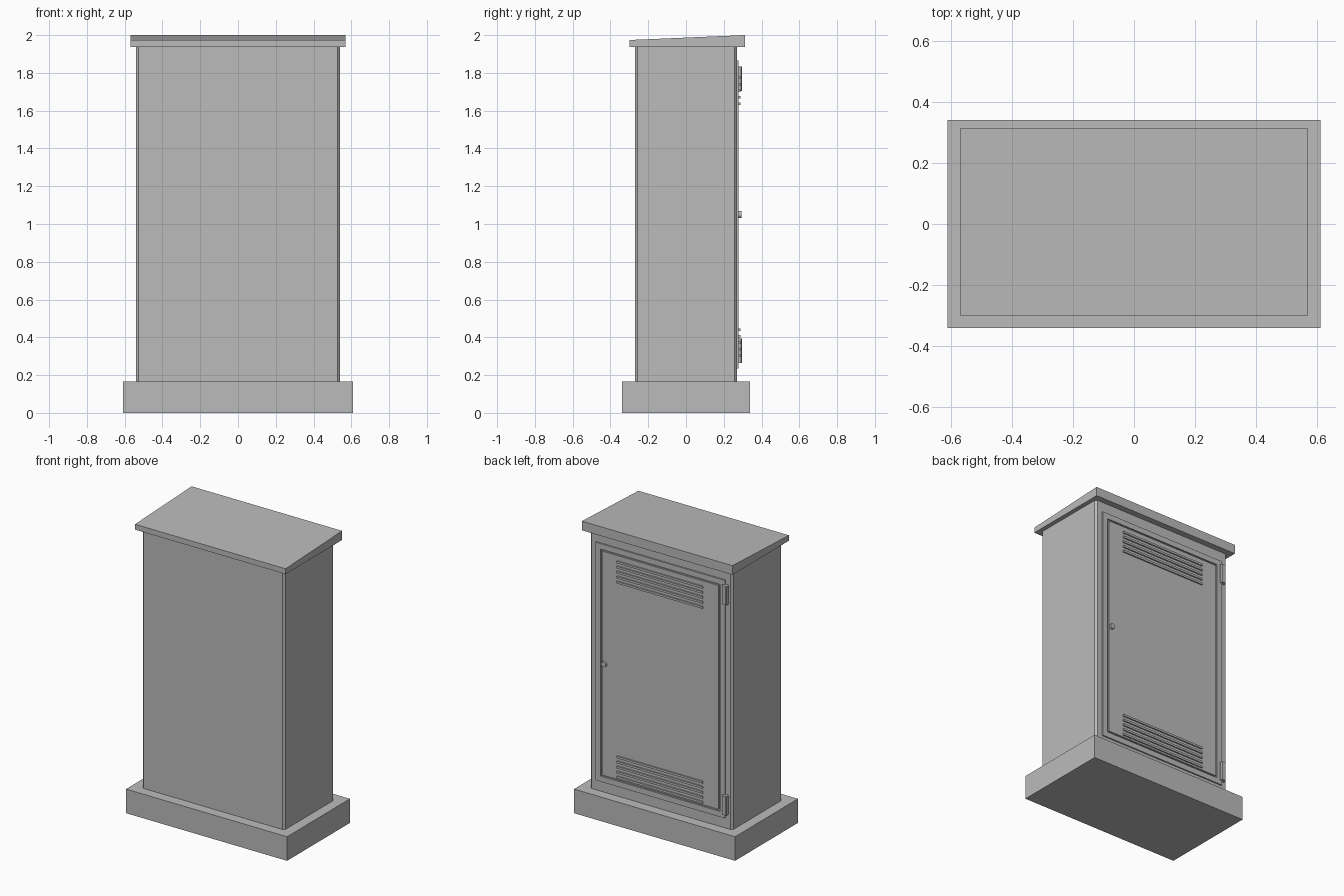
import bpy
import bmesh
from math import radians
from mathutils import Matrix

if "Cube" in bpy.data.objects:
    bpy.data.objects.remove(bpy.data.objects["Cube"])

grey = bpy.data.materials.new("painted_grey")
grey.use_nodes = True
COLOUR = (0.5, 0.5, 0.5, 1)
grey.diffuse_color = COLOUR
grey.node_tree.nodes["Principled BSDF"].inputs["Base Color"].default_value = COLOUR


def finish(name, bm):
    bmesh.ops.recalc_face_normals(bm, faces=bm.faces[:])
    mesh = bpy.data.meshes.new(name)
    bm.to_mesh(mesh)
    bm.free()
    mesh.materials.append(grey)
    obj = bpy.data.objects.new(name, mesh)
    bpy.context.collection.objects.link(obj)
    return obj


def add_box(bm, x, y, z):
    """Box between (min, max) pairs on each axis."""
    verts = bmesh.ops.create_cube(bm, size=1)["verts"]
    for v in verts:
        v.co = [lo + (c + 0.5) * (hi - lo) for c, (lo, hi) in zip(v.co, (x, y, z))]
    return verts


def bevel_upright(bm, width):
    edges = [e for e in bm.edges if abs(e.verts[0].co.z - e.verts[1].co.z) > 0.05]
    bmesh.ops.bevel(bm, geom=edges, offset=width, segments=1, affect='EDGES')


def add_frame(bm, outer, inner, mid_z, y):
    """Rectangular ring of (half width, half height) sizes, extruded along y."""
    rings = []
    for depth in y:
        for hw, hh in (outer, inner):
            rings.append([bm.verts.new((sx * hw, depth, mid_z + sz * hh))
                          for sx, sz in ((-1, -1), (1, -1), (1, 1), (-1, 1))])
    out_b, in_b, out_f, in_f = rings
    for a, b in ((out_b, in_b), (out_f, in_f), (out_b, out_f), (in_b, in_f)):
        for i in range(4):
            j = (i + 1) % 4
            bm.faces.new((a[i], a[j], b[j], b[i]))


# Plinth
bm = bmesh.new()
add_box(bm, (-0.61, 0.61), (-0.34, 0.34), (0, 0.165))
finish("plinth", bm)

# Cabinet body with chamfered corners
bm = bmesh.new()
add_box(bm, (-0.54, 0.54), (-0.27, 0.27), (0.165, 1.937))
bevel_upright(bm, 0.013)
finish("cabinet_body", bm)

# Roof sloping down to the front
bm = bmesh.new()
for v in add_box(bm, (-0.57, 0.57), (-0.3, 0.312), (1.937, 2)):
    if v.co.z > 1.99 and v.co.y < 0:
        v.co.z = 1.974
finish("roof", bm)

# Door surround and the door leaf, with a narrow gap between them
MID = 1.05
bm = bmesh.new()
add_frame(bm, (0.49, 0.815), (0.452, 0.777), MID, (0.265, 0.279))
finish("door_frame", bm)

bm = bmesh.new()
add_box(bm, (-0.442, 0.442), (0.265, 0.279), (MID - 0.767, MID + 0.767))
finish("door_leaf", bm)

# Vent louvres near the top and bottom of the door
for name, start in (("upper_louvres", 1.637), ("lower_louvres", 0.302)):
    bm = bmesh.new()
    for i in range(5):
        z = start + i * 0.0345
        add_box(bm, (-0.325, 0.325), (0.275, 0.288), (z - 0.007, z + 0.007))
    finish(name, bm)

# Hinges on the side of the door
for name, z in (("upper_hinge", 1.77), ("lower_hinge", 0.33)):
    bm = bmesh.new()
    add_box(bm, (-0.512, -0.475), (0.265, 0.297), (z - 0.065, z + 0.065))
    bevel_upright(bm, 0.006)
    finish(name, bm)

# Round door lock
bm = bmesh.new()
bmesh.ops.create_cone(bm, cap_ends=True, segments=16, radius1=0.018, radius2=0.018, depth=0.024,
                      matrix=Matrix.Translation((0.42, 0.282, MID)) @ Matrix.Rotation(radians(90), 4, 'X'))
lock = finish("door_lock", bm)
bpy.context.view_layer.objects.active = lock
lock.select_set(True)
bpy.ops.object.shade_smooth_by_angle(angle=radians(40))
lock.select_set(False)
